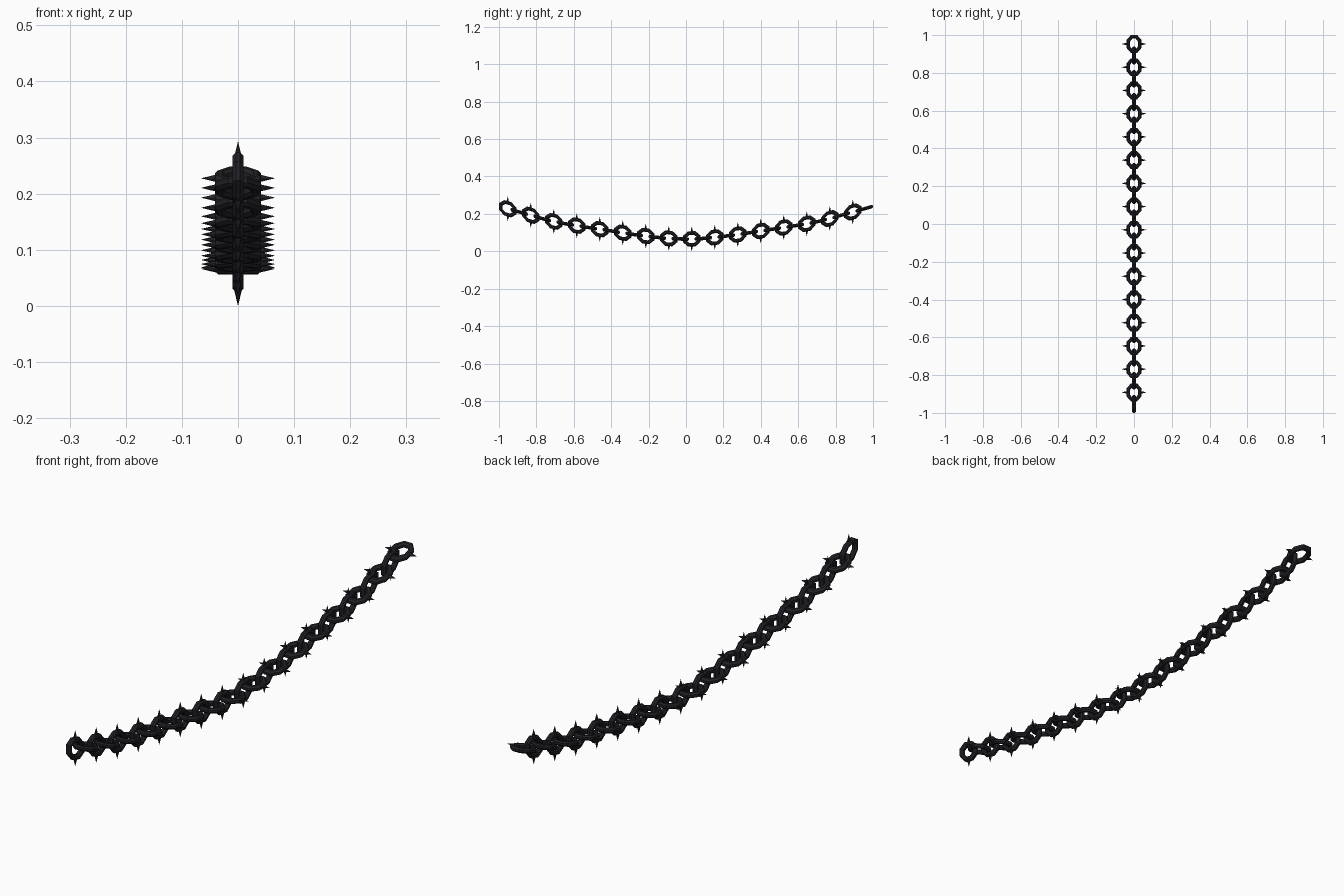
import bpy, bmesh, math
from mathutils import Matrix

if "Cube" in bpy.data.objects:
    bpy.data.objects.remove(bpy.data.objects["Cube"])

iron = bpy.data.materials.new("dark_iron")
iron.diffuse_color = (0.017, 0.017, 0.022, 1)
iron.use_nodes = True
iron.node_tree.nodes["Principled BSDF"].inputs["Base Color"].default_value = iron.diffuse_color

HALF_LEN, HALF_WID, TUBE, TIP = 0.047, 0.041, 0.0095, 0.065

# sag curve: height against distance from the middle
SAG = [(0, .065), (.09, .068), (.15, .074), (.275, .089), (.4, .109), (.52, .127),
       (.64, .146), (.71, .160), (.77, .175), (.83, .193), (.89, .210), (.955, .228), (1.1, .268)]


def raw_height(y):
    y = abs(y)
    for (a, za), (b, zb) in zip(SAG, SAG[1:]):
        if y <= b:
            return za + (zb - za) * (y - a) / (b - a)
    return SAG[-1][1]


def height(y):
    return (raw_height(y - 0.02) + raw_height(y) + raw_height(y + 0.02)) / 3


def link_bmesh():
    """Octagonal ring in the local XY plane with a spike on each side."""
    bm = bmesh.new()
    n, m = 8, 8
    flat = 1 / math.cos(math.pi / n)
    thick = TUBE / math.cos(math.pi / m)
    rings = []
    for i in range(n):
        a = 2 * math.pi * (i + 0.5) / n
        ring = []
        for j in range(m):
            b = 2 * math.pi * (j + 0.5) / m
            r, h = thick * math.cos(b), thick * math.sin(b)
            ring.append(bm.verts.new(((HALF_WID - TUBE + r) * flat * math.cos(a),
                                      (HALF_LEN - TUBE + r) * flat * math.sin(a), h)))
        rings.append(ring)
    for i in range(n):
        p, q = rings[i], rings[(i + 1) % n]
        for j in range(m):
            k = (j + 1) % m
            bm.faces.new((p[j], q[j], q[k], p[k]))
    # spikes
    base = HALF_WID - 0.006
    for s in (-1, 1):
        mat = Matrix.Translation((s * (base + TIP) / 2, 0, 0)) @ Matrix.Rotation(s * math.pi / 2, 4, 'Y')
        bmesh.ops.create_cone(bm, cap_ends=True, segments=8, radius1=0.0075,
                              radius2=0.0003, depth=TIP - base, matrix=mat)
    bmesh.ops.recalc_face_normals(bm, faces=bm.faces)
    return bm


# chain: upright and flat links alternate, each bent to follow the sag curve
COUNT = 32
for i in range(COUNT):
    y = -0.953 + 1.906 * i / (COUNT - 1)
    upright = i % 2 == 0
    name = "upright_link" if upright else "flat_link"
    bm = link_bmesh()
    if upright:
        bm.transform(Matrix.Rotation(math.pi / 2, 4, 'Y'))
    bm.transform(Matrix.Translation((0, y, 0)))
    for v in bm.verts:
        v.co.z += height(v.co.y)
    me = bpy.data.meshes.new(name)
    bm.to_mesh(me)
    bm.free()
    me.materials.append(iron)
    bpy.context.collection.objects.link(bpy.data.objects.new(name, me))
